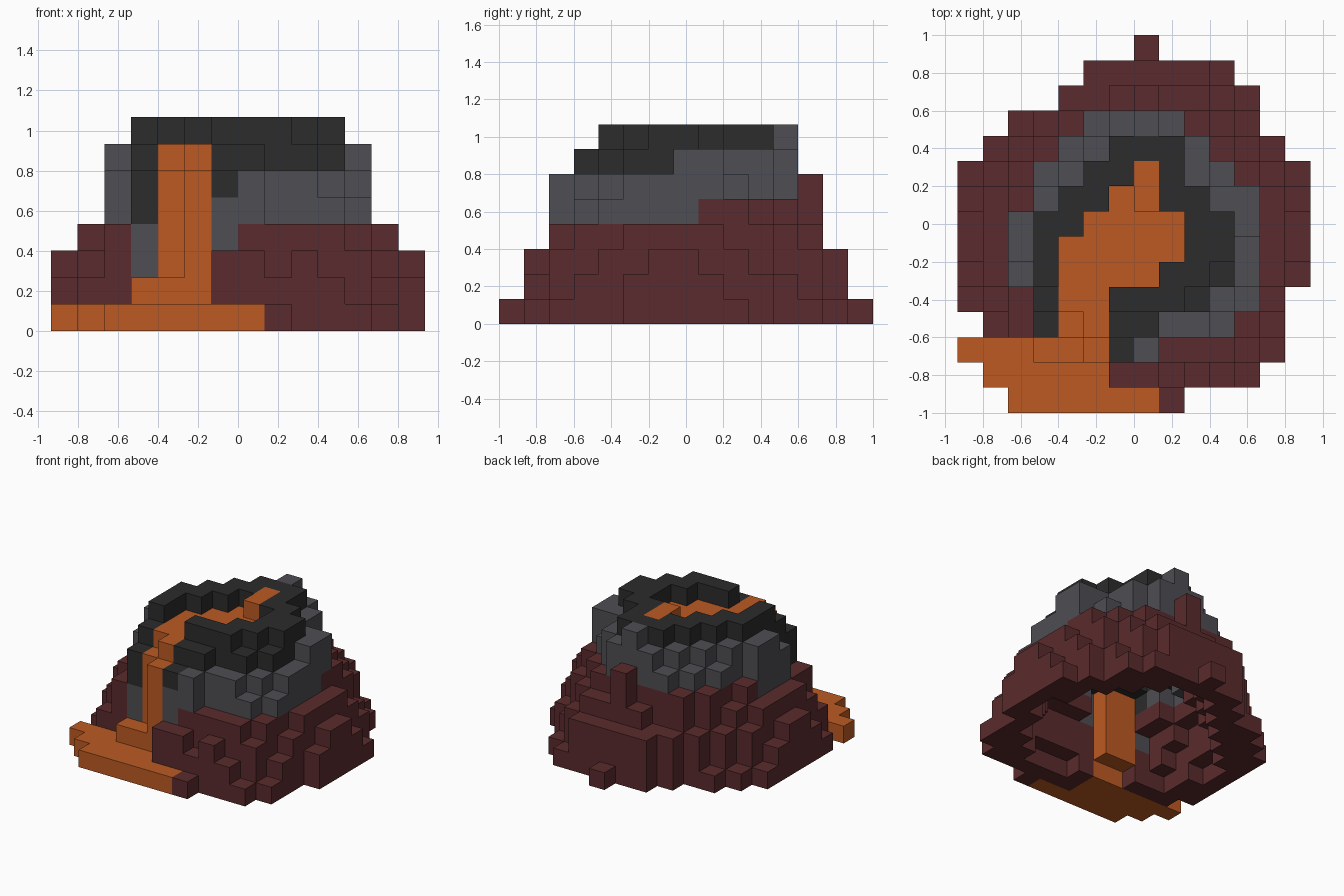
import bpy, bmesh
from mathutils import Vector

cube = bpy.data.objects.get("Cube")
if cube:
    bpy.data.objects.remove(cube, do_unlink=True)

S = 2 / 15            # block size
NX, NY = 14, 15       # blocks across and deep


def material(name, rgb):
    m = bpy.data.materials.new(name)
    m.use_nodes = True
    m.diffuse_color = (*rgb, 1)
    bsdf = next(n for n in m.node_tree.nodes if n.type == 'BSDF_PRINCIPLED')
    bsdf.inputs["Base Color"].default_value = (*rgb, 1)
    bsdf.inputs["Roughness"].default_value = 1
    return m


def cells(rects):
    """All grid cells covered by (first x, last x, first y, last y) blocks."""
    return {(i, j) for a, b, c, d in rects
            for i in range(a, b + 1) for j in range(c, d + 1)}


# Terraces of the mountain, lowest first; each one is a level higher
foot = [(2, 8, 0, 0), (1, 11, 1, 1), (0, 12, 2, 2), (1, 12, 3, 10), (0, 12, 4, 4),
        (0, 13, 5, 9), (2, 11, 11, 11), (4, 11, 12, 12), (5, 10, 13, 13), (7, 7, 14, 14)]
skirt = [(0, 13, 5, 8), (1, 12, 3, 9), (2, 12, 10, 10), (3, 11, 2, 11),
         (4, 10, 12, 12), (5, 9, 13, 13), (6, 10, 1, 1)]
lower_slope = [(0, 13, 6, 7), (1, 12, 4, 9), (2, 11, 3, 10), (3, 10, 11, 11),
               (4, 10, 12, 12), (5, 9, 13, 13), (5, 11, 2, 2), (6, 7, 1, 1), (9, 9, 1, 1)]
middle_slope = [(1, 12, 5, 8), (2, 11, 3, 9), (3, 11, 10, 10), (4, 10, 11, 11),
                (6, 9, 12, 12), (5, 10, 2, 2)]
upper_slope = [(2, 11, 5, 8), (3, 10, 3, 10), (3, 11, 4, 9), (4, 9, 11, 11),
               (5, 7, 2, 2), (7, 7, 12, 12)]
shoulder = [(2, 11, 5, 7), (3, 11, 8, 8), (3, 9, 3, 4), (10, 10, 4, 4), (3, 10, 9, 9),
            (4, 9, 10, 10), (5, 8, 11, 11), (5, 7, 2, 2), (7, 7, 12, 12)]
crater_floor = [(2, 2, 6, 7), (11, 11, 7, 8), (3, 10, 5, 8), (4, 9, 9, 9),
                (5, 9, 10, 10), (6, 8, 11, 11), (3, 9, 4, 4), (5, 7, 3, 3)]
crater_wall = [(3, 3, 5, 6), (3, 4, 7, 7), (4, 5, 8, 8), (5, 8, 9, 9), (6, 8, 10, 10),
               (8, 9, 8, 8), (9, 10, 6, 7), (8, 9, 5, 5), (6, 8, 4, 4), (7, 7, 8, 11)]

height = {}
for level, rects in enumerate((foot, skirt, lower_slope, middle_slope, upper_slope,
                               shoulder, crater_floor, crater_wall), 1):
    for c in cells(rects):
        height[c] = level

# Coloured zones seen in plan
ash_zone = cells([(4, 8, 11, 11), (4, 9, 10, 10), (3, 10, 9, 9), (3, 11, 8, 8),
                  (2, 11, 5, 7), (3, 11, 4, 4), (3, 10, 3, 3), (6, 7, 2, 2)])
rim_zone = cells([(6, 8, 10, 10), (5, 8, 9, 9), (4, 9, 8, 8), (3, 10, 5, 7),
                  (3, 9, 4, 4), (3, 7, 3, 3), (6, 6, 2, 2)])
lava_zone = cells([(2, 7, 0, 0), (1, 5, 1, 1), (0, 5, 2, 2), (4, 5, 3, 4), (4, 7, 5, 5),
                   (4, 8, 6, 6), (5, 8, 7, 7), (6, 7, 8, 8), (7, 7, 9, 9)])


def part_at(i, j, k):
    c = (i, j)
    gully = j <= 3 and i <= 6
    if c in lava_zone and (j <= 2 or k >= (1 if j == 3 else 6)):
        return "lava_flow"
    if c in rim_zone and k >= (4 if i == 3 and j <= 4 else 5):
        return "crater_rim"
    ash_start = (2 if i < 5 else 3) if gully else (5 if j >= 8 else 4)
    if c in ash_zone and k >= ash_start:
        return "ash_slope"
    return "rock_base"


# Hollow shell: each column reaches down just past its lowest neighbour
voxels = {}
for (i, j), h in height.items():
    around = [height.get((i + a, j + b), 0) for a in (-1, 0, 1) for b in (-1, 0, 1)]
    for k in range(max(0, min(around) - 1), h):
        voxels[i, j, k] = part_at(i, j, k)


def build(name, mat):
    """Mesh the outer faces of every block belonging to one part."""
    bm = bmesh.new()
    for (i, j, k), part in voxels.items():
        if part != name:
            continue
        base = Vector((i, j, k))
        for axis in range(3):
            for side in (0, 1):
                step = [0, 0, 0]
                step[axis] = 2 * side - 1
                if (i + step[0], j + step[1], k + step[2]) in voxels:
                    continue
                u, v = Vector(), Vector()
                u[(axis + 1) % 3] = 1
                v[(axis + 2) % 3] = 1
                o = base.copy()
                o[axis] += side
                ring = [o, o + u, o + u + v, o + v]
                if not side:
                    ring.reverse()
                bm.faces.new([bm.verts.new(((p.x - NX / 2) * S, (p.y - NY / 2) * S, p.z * S))
                              for p in ring])
    bmesh.ops.remove_doubles(bm, verts=bm.verts, dist=0.001)
    mesh = bpy.data.meshes.new(name)
    bm.to_mesh(mesh)
    bm.free()
    mesh.materials.append(mat)
    bpy.context.collection.objects.link(bpy.data.objects.new(name, mesh))


build("rock_base", material("maroon rock", (0.102, 0.024, 0.026)))
build("ash_slope", material("grey ash", (0.076, 0.076, 0.087)))
build("crater_rim", material("charcoal rim", (0.025, 0.025, 0.025)))
build("lava_flow", material("orange lava", (0.503, 0.102, 0.016)))
